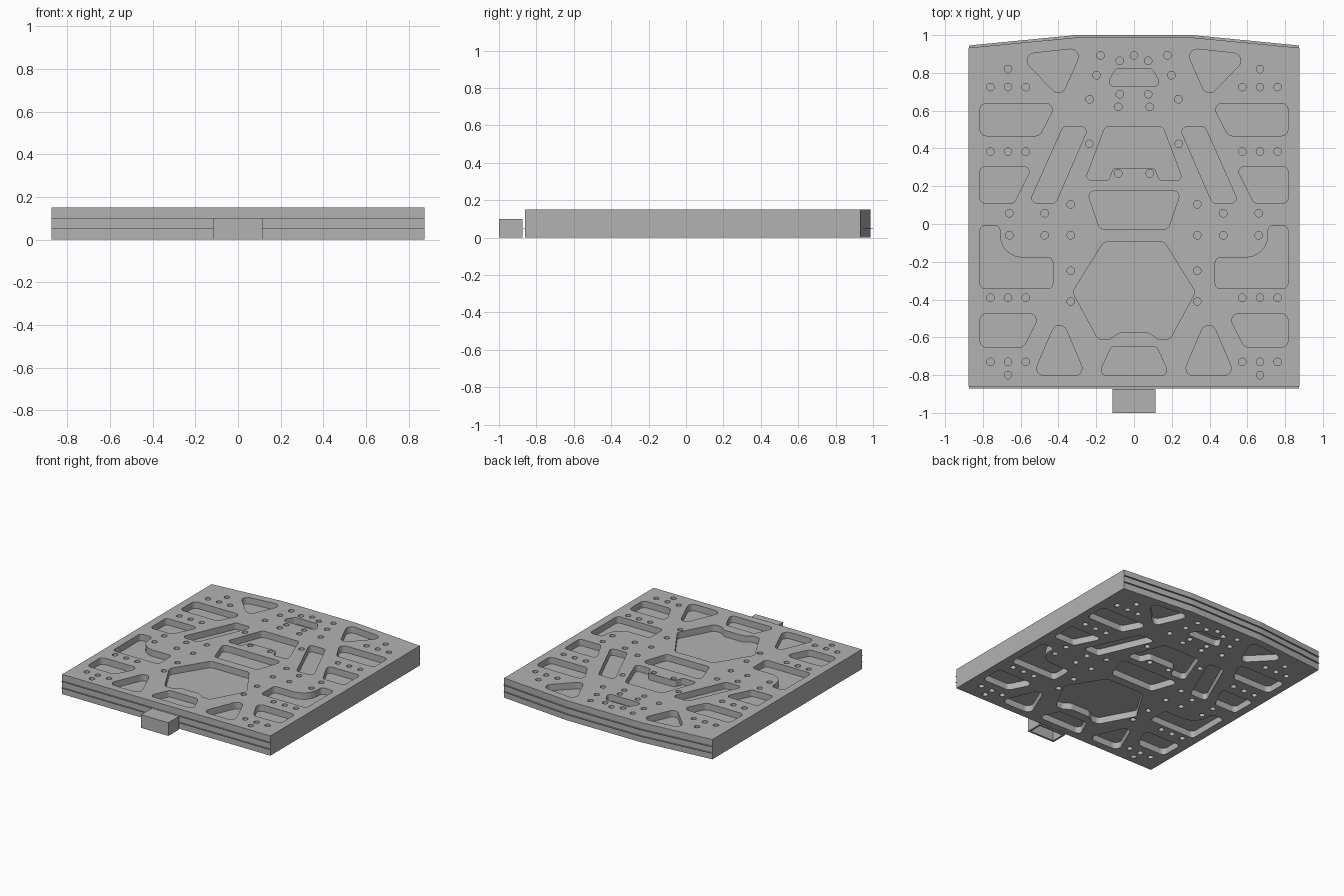
import bpy, bmesh, math
from mathutils import Vector

if "Cube" in bpy.data.objects:
    bpy.data.objects.remove(bpy.data.objects["Cube"])

grey = bpy.data.materials.new("plain_grey")
grey.diffuse_color = (0.45, 0.45, 0.45, 1)
grey.use_nodes = True
grey.node_tree.nodes["Principled BSDF"].inputs["Base Color"].default_value = grey.diffuse_color


def rounded(points, radius):
    """Fillet each corner; a point may carry its own radius as a third value."""
    out = []
    for i, p in enumerate(points):
        r = p[2] if len(p) > 2 else radius
        c = Vector(p[:2])
        a = (Vector(points[i - 1][:2]) - c).normalized()
        b = (Vector(points[(i + 1) % len(points)][:2]) - c).normalized()
        half = a.angle(b) / 2
        centre = c + (a + b).normalized() * (r / math.sin(half))
        reach = r / math.tan(half)
        start, end = c + a * reach - centre, c + b * reach - centre
        sweep = start.angle_signed(end)
        for k in range(7):
            t = -sweep * k / 6
            out.append((centre.x + start.x * math.cos(t) - start.y * math.sin(t),
                        centre.y + start.x * math.sin(t) + start.y * math.cos(t)))
    return out


def circle(x, y, r=0.02, n=20):
    return [(x + r * math.cos(math.tau * k / n), y + r * math.sin(math.tau * k / n)) for k in range(n)]


def flip(points):
    return [(-p[0],) + tuple(p[1:]) for p in points]


def slab(name, outline, holes, z0, z1):
    """Flat plate with through cut-outs."""
    bm = bmesh.new()
    edges = []
    for loop in [outline] + holes:
        vs = [bm.verts.new((p[0], p[1], z0)) for p in loop]
        edges += [bm.edges.new((vs[i - 1], vs[i])) for i in range(len(vs))]
    bmesh.ops.triangle_fill(bm, use_beauty=True, use_dissolve=False, edges=edges, normal=(0, 0, 1))
    ext = bmesh.ops.extrude_face_region(bm, geom=bm.faces[:], use_keep_orig=True)
    for g in ext["geom"]:
        if isinstance(g, bmesh.types.BMVert):
            g.co.z = z1
    bmesh.ops.recalc_face_normals(bm, faces=bm.faces[:])
    mesh = bpy.data.meshes.new(name)
    bm.to_mesh(mesh)
    bm.free()
    mesh.materials.append(grey)
    obj = bpy.data.objects.new(name, mesh)
    bpy.context.collection.objects.link(obj)
    return obj


def outline(w, front, side_back, mid_back):
    return [(-w, front), (w, front), (w, side_back), (0.31, mid_back), (-0.31, mid_back), (-w, side_back)]


# Left-hand pockets, mirrored to the right
side_pockets = [
    ([(-.611, .896), (-.27, .933), (-.388, .665)], .04),
    ([(-.815, .639), (-.41, .639), (-.50, .467), (-.815, .467)], .035),
    ([(-.815, .302), (-.54, .302), (-.635, .111), (-.815, .111)], .025),
    ([(-.376, .514), (-.24, .514), (-.415, .111), (-.555, .111)], .025),
    ([(-.815, -.008), (-.71, -.008), (-.71, -.178, .12), (-.43, -.178), (-.43, -.342), (-.815, -.342)], .028),
    ([(-.815, -.475), (-.495, -.475), (-.585, -.652), (-.815, -.652)], .035),
    ([(-.395, -.475), (-.255, -.803), (-.535, -.803)], .04),
]
# Right halves of the pockets that straddle the middle
centre_pockets = [
    ([(.095, .822), (.15, .729)], .025),
    ([(.153, .514), (.26, .23), (.135, .23), (.11, .297)], .025),
    ([(.25, .175), (.18, -.027)], .03),
    ([(.16, -.095), (.325, -.36), (.19, -.61), (.13, -.61), (.08, -.575)], .035),
    ([(.12, -.65), (.19, -.803)], .03),
]
cutouts = []
for pts, r in side_pockets:
    cutouts += [rounded(pts, r), rounded(flip(pts), r)]
for pts, r in centre_pockets:
    cutouts.append(rounded(pts + flip(pts)[::-1], r))

# Bolt holes: rows of three at the sides, then single mirrored ones
bolts = [(x, y) for y in (.725, .383, -.39, -.73) for x in (-.76, -.667, -.573)]
bolts += [(-.667, .82), (-.667, -.8), (-.66, .057), (-.473, .057), (-.335, .104),
          (-.66, -.06), (-.473, -.06), (-.335, -.06), (-.335, -.248), (-.335, -.41),
          (-.177, .893), (-.075, .864), (-.198, .788), (-.075, .687), (-.083, .62),
          (-.235, .66), (-.237, .424), (-.083, .268)]
for x, y in bolts:
    cutouts += [circle(x, y), circle(-x, y)]
cutouts.append(circle(0, .893))

# Pocketed skins, solid core and the thin sheets between them
body = outline(.875, -.861, .933, .987)
slab("bottom_skin", body, cutouts, 0, .05)
slab("core", body, [], .05, .1)
slab("top_skin", body, cutouts, .1, .15)
sheet = outline(.8745, -.872, .945, 1.0)
for name, z in (("lower_sheet", .05), ("upper_sheet", .1)):
    slab(name, sheet, [], z - .001, z + .001)


# Front tab: a box hollow from below
def rect(w, y0, y1):
    return [(-w, y0), (w, y0), (w, y1), (-w, y1)]


slab("tab_walls", rect(.115, -1, -.873), [rect(.1, -.985, -.888)], 0, .085)
slab("tab_top", rect(.115, -1, -.873), [], .085, .1)
